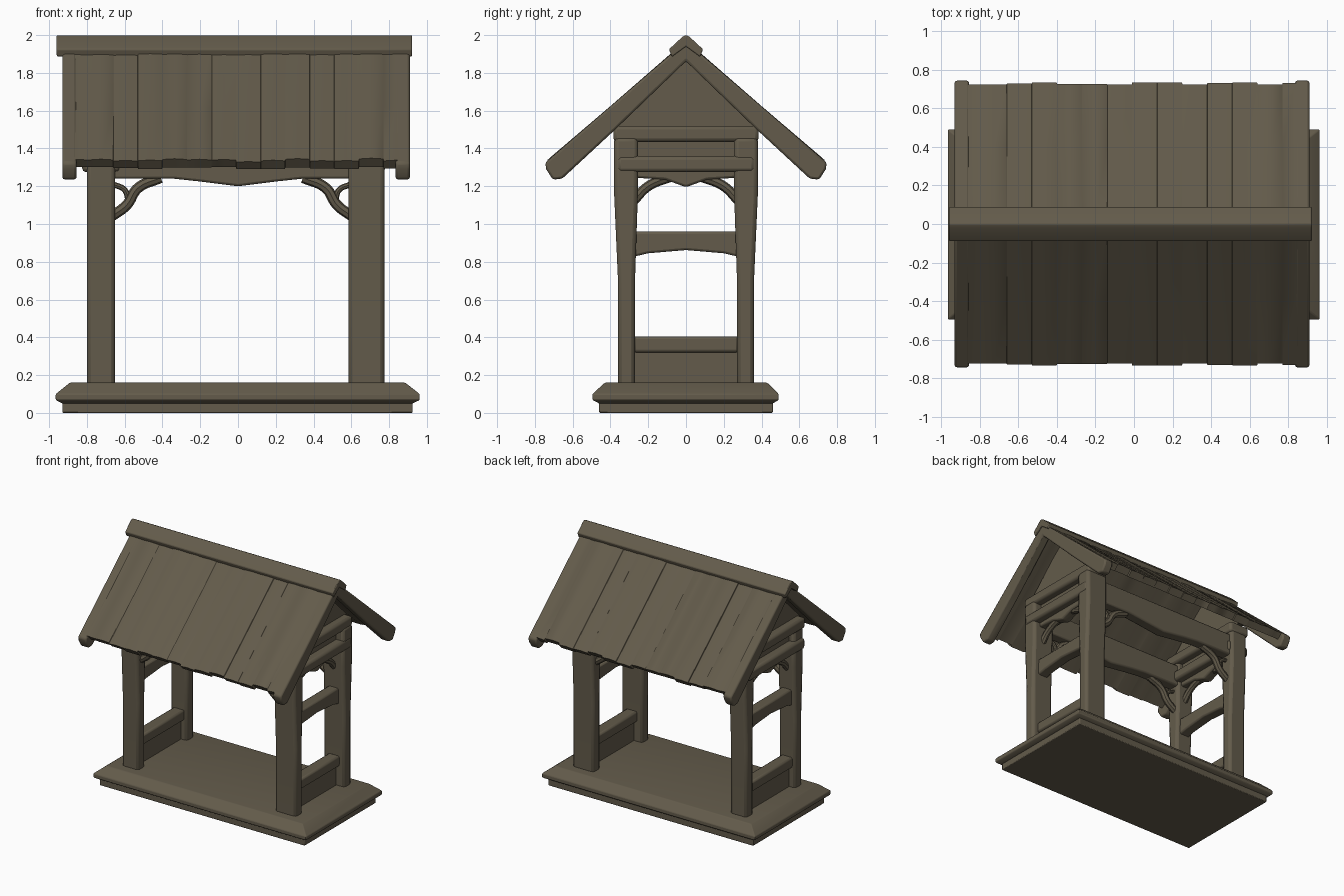
import bpy, bmesh, math, random
from mathutils import Vector

random.seed(4)
if "Cube" in bpy.data.objects:
    bpy.data.objects.remove(bpy.data.objects["Cube"], do_unlink=True)

wood = bpy.data.materials.new("weathered_wood")
wood.use_nodes = True
WOOD = (0.125, 0.105, 0.07, 1)
wood.diffuse_color = WOOD
wood.node_tree.nodes["Principled BSDF"].inputs["Base Color"].default_value = WOOD


def finish(ob, bevel=0.0):
    """Material, softened edges and smooth shading."""
    ob.data.materials.append(wood)
    if bevel:
        mod = ob.modifiers.new("soft_edges", 'BEVEL')
        mod.width, mod.segments, mod.limit_method = bevel, 2, 'ANGLE'
    bpy.ops.object.select_all(action='DESELECT')
    ob.select_set(True)
    bpy.context.view_layer.objects.active = ob
    bpy.ops.object.shade_smooth_by_angle(angle=math.radians(40))
    return ob


def loft(name, sections, bevel=0.0):
    """Skin a row of closed cross-sections and cap both ends."""
    bm = bmesh.new()
    rings = [[bm.verts.new(p) for p in s] for s in sections]
    n = len(rings[0])
    for a, b in zip(rings, rings[1:]):
        for i in range(n):
            j = (i + 1) % n
            bm.faces.new((a[i], a[j], b[j], b[i]))
    bm.faces.new(rings[0])
    bm.faces.new(rings[-1])
    bmesh.ops.recalc_face_normals(bm, faces=bm.faces)
    me = bpy.data.meshes.new(name)
    bm.to_mesh(me)
    bm.free()
    ob = bpy.data.objects.new(name, me)
    bpy.context.collection.objects.link(ob)
    return finish(ob, bevel)


def rect(x0, x1, y0, y1, z):
    return [(x0, y0, z), (x1, y0, z), (x1, y1, z), (x0, y1, z)]


def box(name, x0, x1, y0, y1, z0, z1, bevel=0.015):
    return loft(name, [rect(x0, x1, y0, y1, z0), rect(x0, x1, y0, y1, z1)], bevel)


def slab_x(name, yz, x0, x1, bevel=0.012):
    return loft(name, [[(x, y, z) for y, z in yz] for x in (x0, x1)], bevel)


def slab_y(name, xz, y0, y1, bevel=0.012):
    return loft(name, [[(x, y, z) for x, z in xz] for y in (y0, y1)], bevel)


def branch(name, points, radius):
    """Curved round brace."""
    cu = bpy.data.curves.new(name, 'CURVE')
    cu.dimensions = '3D'
    cu.bevel_depth, cu.bevel_resolution, cu.use_fill_caps = radius, 2, True
    sp = cu.splines.new('BEZIER')
    sp.bezier_points.add(len(points) - 1)
    for bp, p in zip(sp.bezier_points, points):
        bp.co = p
        bp.handle_left_type = bp.handle_right_type = 'AUTO'
    ob = bpy.data.objects.new(name, cu)
    bpy.context.collection.objects.link(ob)
    bpy.ops.object.select_all(action='DESELECT')
    ob.select_set(True)
    bpy.context.view_layer.objects.active = ob
    bpy.ops.object.convert(target='MESH')
    finish(bpy.context.object)


def mirror_profile(half):
    """Complete a half profile whose first and last points lie on the centre line."""
    return half + [(-a, b) for a, b in half[-2:0:-1]]


# Plinth and floor with a sloped lip
box("plinth", -0.93, 0.925, -0.46, 0.46, 0, 0.07, 0.006)
loft("floor_slab", [rect(-0.93, 0.925, -0.46, 0.46, 0.05),
                    rect(-0.965, 0.962, -0.495, 0.49, 0.068),
                    rect(-0.965, 0.962, -0.495, 0.49, 0.1),
                    rect(-0.89, 0.885, -0.43, 0.43, 0.16)], 0.006)

# Wall frames at each end
for side, x0, x1 in (("right", -0.80, -0.65), ("left", 0.585, 0.775)):
    xc = (x0 + x1) / 2
    out = 1 if xc > 0 else -1
    for end, s in (("front", -1), ("back", 1)):
        ya, yb = sorted((s * 0.27, s * 0.36))
        yc, yd = sorted((s * 0.255, s * 0.38))
        loft(f"{side}_{end}_post", [rect(x0, x1, ya, yb, 0.14),
                                    rect(x0, x1, ya, yb, 0.7),
                                    rect(x0, x1, yc, yd, 1.15),
                                    rect(x0, x1, yc, yd, 1.46)], 0.022)
        branch(f"{side}_{end}_side_brace", [(xc, s * 0.28, 1.12), (xc, s * 0.2, 1.2),
                                            (xc, s * 0.08, 1.25)], 0.026)
        # Forked corner brace on the long side
        xi = x0 if out > 0 else x1
        yb = s * 0.31
        branch(f"{side}_{end}_corner_brace",
               [(xi + out * 0.02, yb, 1.04), (xi - out * 0.06, yb, 1.1),
                (xi - out * 0.12, yb, 1.19), (xi - out * 0.24, yb, 1.245)], 0.028)
        branch(f"{side}_{end}_brace_fork",
               [(xi - out * 0.07, yb, 1.12), (xi - out * 0.05, yb, 1.18),
                (xi + out * 0.01, yb, 1.21)], 0.015)

    box(f"{side}_low_rail", xc - 0.05, xc + 0.05, -0.28, 0.28, 0.32, 0.405)
    box(f"{side}_low_panel", xc - 0.02, xc + 0.02, -0.28, 0.28, 0.14, 0.34, 0)
    slab_x(f"{side}_middle_rail", mirror_profile(
        [(0, 0.96), (0.285, 0.96), (0.285, 0.825), (0.2, 0.845), (0, 0.862)]),
        xc - 0.045, xc + 0.045)
    slab_x(f"{side}_arched_lintel", mirror_profile(
        [(0, 1.3), (0.29, 1.3), (0.27, 1.245), (0.11, 1.235), (0, 1.195)]),
        xc - 0.04, xc + 0.04)
    box(f"{side}_lower_tie_beam", xc - 0.1, xc + 0.1, -0.365, 0.365, 1.275, 1.36, 0.02)
    box(f"{side}_frieze_panel", xc - 0.03, xc + 0.03, -0.32, 0.32, 1.34, 1.46, 0)
    box(f"{side}_upper_tie_beam", xc - 0.09, xc + 0.09, -0.385, 0.385, 1.435, 1.52, 0.02)
    slab_x(f"{side}_gable_panel", mirror_profile([(0, 1.9), (0.40, 1.51), (0, 1.51)]),
           xc - 0.025, xc + 0.025, 0)

# Long beams with a shallow hanging curve
for end, s in (("front", -1), ("back", 1)):
    slab_y(f"{end}_long_beam", mirror_profile(
        [(0, 1.42), (0.74, 1.42), (0.74, 1.24), (0.34, 1.24), (0.2, 1.225), (0, 1.2)]),
        s * 0.31 - 0.045, s * 0.31 + 0.045)

# Roof planks as one gently uneven skin, with small steps at the joints
sections = []
planks = 14
width = 1.82 / planks
for k in range(planks):
    lift, drop = random.uniform(-0.005, 0.004), random.uniform(-0.008, 0.006)
    for t in (0.01, 0.5, 0.99):
        x = -0.92 + (k + t) * width
        h = lift + (0.004 if t == 0.5 else 0)
        half = [(0, 1.965 + h), (0.4, 1.617 + h), (0.73 + drop, 1.335 + h - drop),
                (0.69 + drop, 1.295 - drop), (0, 1.885)]
        sections.append([(x, y, z) for y, z in mirror_profile(half)])
loft("roof_planks", sections)

# Thick barge boards, flaring a little at the eaves
barge = mirror_profile([(0, 1.968), (0.745, 1.325), (0.74, 1.29), (0.705, 1.235),
                        (0.655, 1.24), (0.38, 1.495), (0, 1.862)])
slab_x("right_barge_board", barge, -0.93, -0.855)
slab_x("left_barge_board", barge, 0.835, 0.91)

# Ridge cap
cap = mirror_profile([(0, 2.0), (0.02, 1.99), (0.09, 1.925), (0.075, 1.885), (0, 1.94)])
loft("ridge_cap", [[(x, y, z) for y, z in cap] for x in (-0.96, -0.5, 0, 0.5, 0.922)], 0.006)
